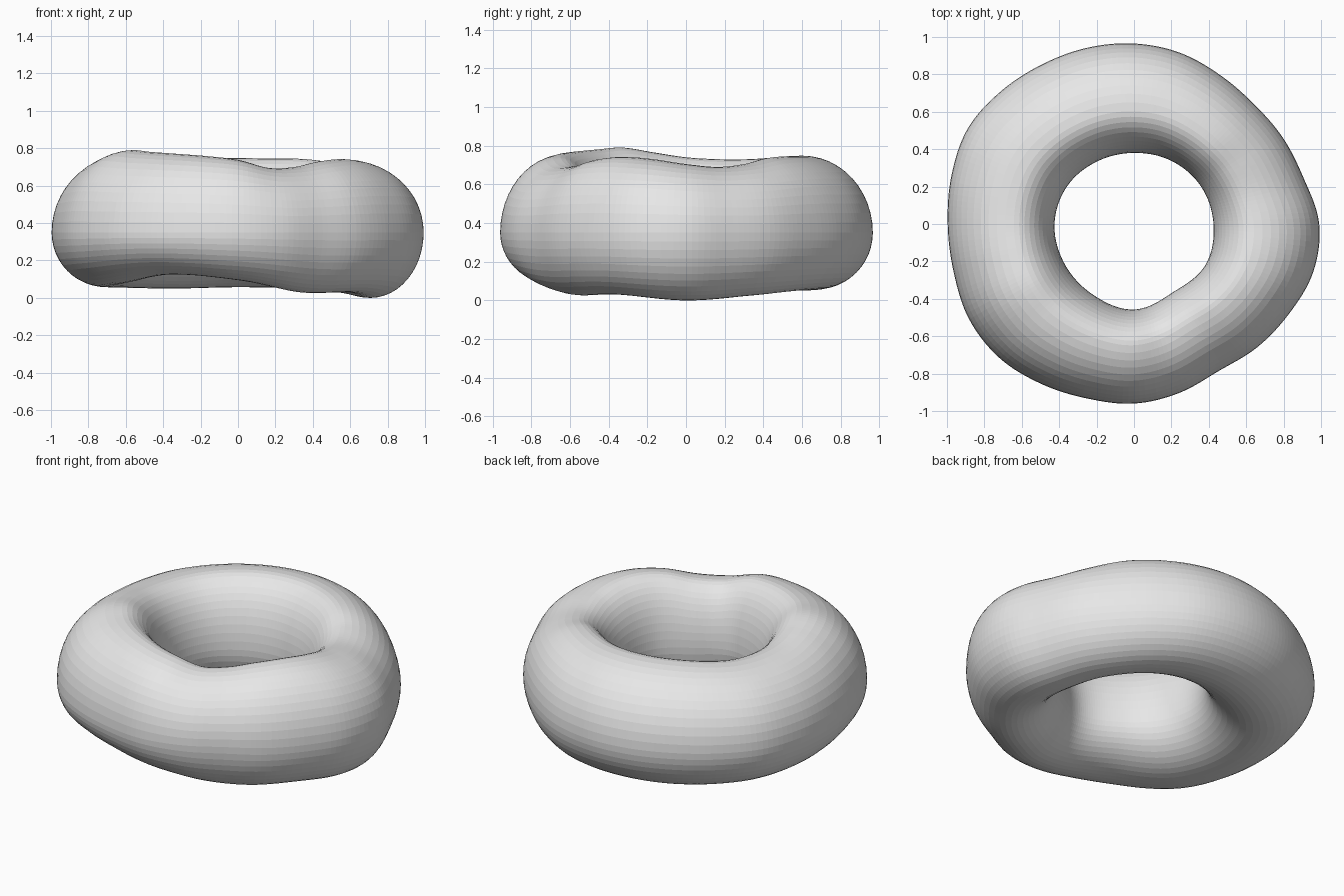
import bpy
import bmesh
from math import sin, cos, pi

default_cube = bpy.data.objects.get("Cube")
if default_cube:
    bpy.data.objects.remove(default_cube, do_unlink=True)

SEGMENTS = 192
SECTION_SIDES = 48
WAIST_HEIGHT = 0.35

# Evenly spaced samples around the ring, counter-clockwise from +x
outer_radius = [.99, .94, .92, .907, .92, .948, .965, .975, .985, 1.005, 1.025, 1.01,
                .996, .998, 1.018, 1.015, .988, .966, .96, .935, .907, .932, .958, .992]
inner_radius = [.425, .41, .392, .38, .388, .41, .425, .428, .437, .457, .42, .44]
top_height = [.705, .69, .705, .735, .745, .745, .748, .748, .745, .738, .73, .73,
              .74, .765, .79, .78, .77, .758, .738, .695, .7, .73, .742, .73]
bottom_height = [0, .025, .05, .057, .05, .055, .06, .08, .125, .095, .03, .03]


def sample_loop(values, fraction):
    """Smooth interpolation through a closed loop of values."""
    count = len(values)
    position = fraction * count
    index = int(position)
    t = position - index
    before, start, end, after = (values[(index + k) % count] for k in (-1, 0, 1, 2))
    slope_start = (end - before) / 2
    slope_end = (after - start) / 2
    rise = end - start
    return (start + slope_start * t
            + (3 * rise - 2 * slope_start - slope_end) * t ** 2
            + (slope_start + slope_end - 2 * rise) * t ** 3)


def section_point(fraction, turn):
    """Point on the lopsided oval cross-section, starting at the outer side."""
    outer = sample_loop(outer_radius, fraction)
    inner = sample_loop(inner_radius, fraction)
    top = sample_loop(top_height, fraction)
    bottom = sample_loop(bottom_height, fraction)
    across, up = cos(turn), sin(turn)
    # The crown leans towards the hole, the underside sits further out
    crest = inner + (outer - inner) * (0.38 if up >= 0 else 0.5)
    radius = crest + across * ((outer - crest) if across >= 0 else (crest - inner))
    height = WAIST_HEIGHT + up * ((top - WAIST_HEIGHT) if up >= 0 else (WAIST_HEIGHT - bottom))
    angle = 2 * pi * fraction
    return radius * cos(angle), radius * sin(angle), height


# Uneven dough ring
bm = bmesh.new()
rings = [[bm.verts.new(section_point(i / SEGMENTS, 2 * pi * j / SECTION_SIDES))
          for j in range(SECTION_SIDES)] for i in range(SEGMENTS)]
for i, ring in enumerate(rings):
    following = rings[(i + 1) % SEGMENTS]
    for j in range(SECTION_SIDES):
        k = (j + 1) % SECTION_SIDES
        bm.faces.new((ring[j], following[j], following[k], ring[k]))

# Rest the ring on the ground
lowest = min(v.co.z for v in bm.verts)
bmesh.ops.translate(bm, verts=bm.verts, vec=(0, 0, -lowest))

mesh = bpy.data.meshes.new("dough_ring")
bm.to_mesh(mesh)
bm.free()
dough_ring = bpy.data.objects.new("dough_ring", mesh)
bpy.context.collection.objects.link(dough_ring)

# Plain grey material
grey = bpy.data.materials.new("light_grey")
grey.use_nodes = True
grey.diffuse_color = (0.8, 0.8, 0.8, 1)
shader = next(n for n in grey.node_tree.nodes if n.type == "BSDF_PRINCIPLED")
shader.inputs["Base Color"].default_value = grey.diffuse_color
mesh.materials.append(grey)
